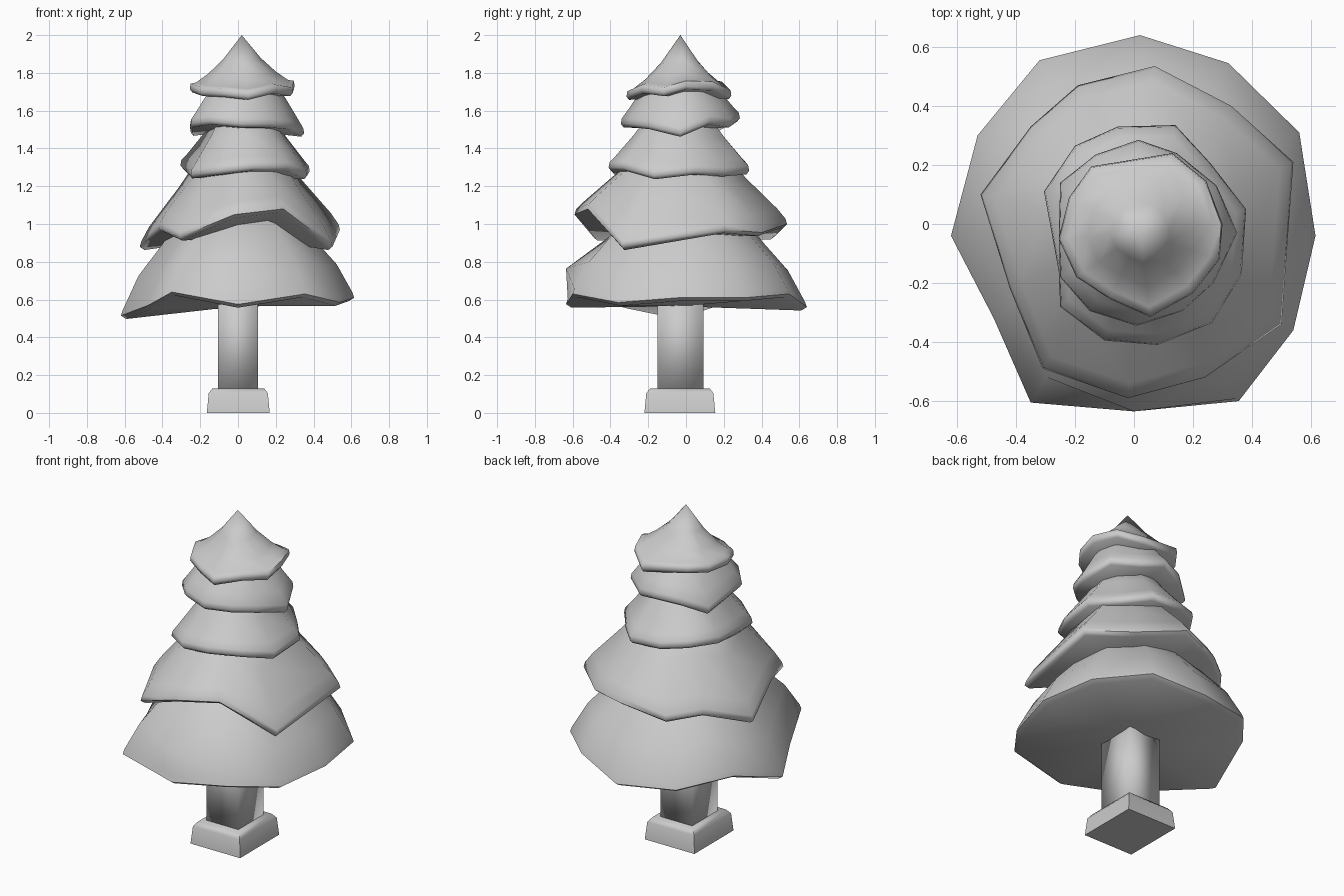
import bpy, bmesh


def finish(name, bm, angle):
    bmesh.ops.recalc_face_normals(bm, faces=bm.faces)
    mesh = bpy.data.meshes.new(name)
    bm.to_mesh(mesh)
    bm.free()
    ob = bpy.data.objects.new(name, mesh)
    bpy.context.collection.objects.link(ob)
    bpy.ops.object.select_all(action='DESELECT')
    ob.select_set(True)
    bpy.context.view_layer.objects.active = ob
    bpy.ops.object.shade_smooth_by_angle(angle=angle)
    return ob


def tier(name, rim, centre, top_z, profile, bulge=None):
    """Skirt of foliage: ragged rim, thin lip, then rings shrinking to the top.
    profile = (height fraction, radius fraction) per ring."""
    bm = bmesh.new()
    cx, cy = centre

    def ring(r, f, dz=0.0):
        return [bm.verts.new((cx + (x - cx) * r, cy + (y - cy) * r,
                              z + (top_z - z) * f + dz)) for x, y, z in rim]

    rings = [ring(0.955, 0, -0.018), ring(1, 0), ring(0.985, 0, 0.028)]
    rings += [ring(r, f) for f, r in profile]
    if bulge is not None:
        rings[3][bulge].co.x, rings[3][bulge].co.y = rim[bulge][:2]
    n = len(rim)
    for a, b in zip(rings, rings[1:]):
        for i in range(n):
            j = (i + 1) % n
            bm.faces.new((a[i], a[j], b[j], b[i]))
    # underside and peak fans
    mean = sum(p[2] for p in rim) / n
    for loop, z in ((rings[0], mean - 0.03), (rings[-1], top_z)):
        c = bm.verts.new((cx, cy, z))
        for i in range(n):
            bm.faces.new((loop[i], loop[(i + 1) % n], c))
    return finish(name, bm, 1.2)


def block(name, x0, x1, y0, y1, levels, angle):
    """Square column; levels = (z, inset)."""
    bm = bmesh.new()
    rings = [[bm.verts.new((x, y, z)) for x, y in
              ((x0 + d, y0 + d), (x1 - d, y0 + d), (x1 - d, y1 - d), (x0 + d, y1 - d))]
             for z, d in levels]
    for a, b in zip(rings, rings[1:]):
        for i in range(4):
            j = (i + 1) % 4
            bm.faces.new((a[i], a[j], b[j], b[i]))
    bm.faces.new(rings[0])
    bm.faces.new(rings[-1])
    return finish(name, bm, angle)


# trunk and its foot
block("trunk_base", -0.165, 0.168, -0.22, 0.155,
      [(0, 0), (0.105, 0.01), (0.13, 0.03)], 0.9)
block("trunk", -0.106, 0.107, -0.15, 0.092, [(0.1, 0), (0.65, 0)], 1.6)

# foliage, bottom to top
tier("foliage_1",
     [(0.02, 0.64, 0.56), (0.32, 0.545, 0.63), (0.56, 0.31, 0.61), (0.615, -0.04, 0.61),
      (0.54, -0.36, 0.585), (0.355, -0.60, 0.63), (0, -0.635, 0.575), (-0.35, -0.605, 0.64),
      (-0.475, -0.32, 0.57), (-0.62, -0.04, 0.515), (-0.53, 0.30, 0.625), (-0.32, 0.555, 0.58)],
     (0, -0.03), 1.1, [(0.36, 0.85), (0.64, 0.65), (1, 0.42)], bulge=6)
tier("foliage_2",
     [(0.07, 0.535, 1.0), (0.33, 0.40, 0.955), (0.54, 0.21, 0.97), (0.50, -0.34, 0.88),
      (0.24, -0.52, 1.08), (-0.02, -0.59, 1.05), (-0.31, -0.49, 0.93), (-0.42, -0.22, 0.98),
      (-0.52, 0.10, 0.88), (-0.35, 0.33, 0.965), (-0.19, 0.47, 0.935)],
     (0.02, -0.03), 1.4, [(0.2, 0.91), (0.6, 0.62), (1, 0.36)])
tier("foliage_3",
     [(0.14, 0.335, 1.28), (0.26, 0.205, 1.27), (0.38, 0.05, 1.28), (0.365, -0.17, 1.255),
      (0.265, -0.335, 1.3), (0.08, -0.41, 1.3), (-0.10, -0.395, 1.28), (-0.25, -0.28, 1.26),
      (-0.255, -0.16, 1.26), (-0.305, 0.11, 1.31), (-0.2, 0.265, 1.31), (-0.055, 0.33, 1.29)],
     (0.03, -0.04), 1.6, [(0.2, 0.9), (0.57, 0.64), (1, 0.38)])
tier("foliage_4",
     [(0.015, 0.285, 1.56), (0.145, 0.24, 1.53), (0.28, 0.13, 1.545), (0.35, -0.03, 1.48),
      (0.27, -0.2, 1.52), (0.165, -0.295, 1.53), (0.01, -0.345, 1.53), (-0.15, -0.295, 1.545),
      (-0.25, -0.18, 1.53), (-0.255, -0.05, 1.515), (-0.25, 0.14, 1.485), (-0.13, 0.235, 1.54)],
     (0.03, -0.04), 1.8, [(0.3, 0.86), (0.6, 0.68), (1, 0.36)])
tier("foliage_5",
     [(0.13, 0.24, 1.68), (0.245, 0.145, 1.725), (0.30, 0, 1.73), (0.29, -0.12, 1.695),
      (0.2, -0.235, 1.71), (0.055, -0.315, 1.675), (-0.08, -0.255, 1.69), (-0.195, -0.18, 1.695),
      (-0.255, -0.05, 1.715), (-0.22, 0.09, 1.71), (-0.145, 0.195, 1.725)],
     (0.02, -0.03), 2.0, [(0.12, 0.88), (0.28, 0.65), (0.55, 0.36)])
